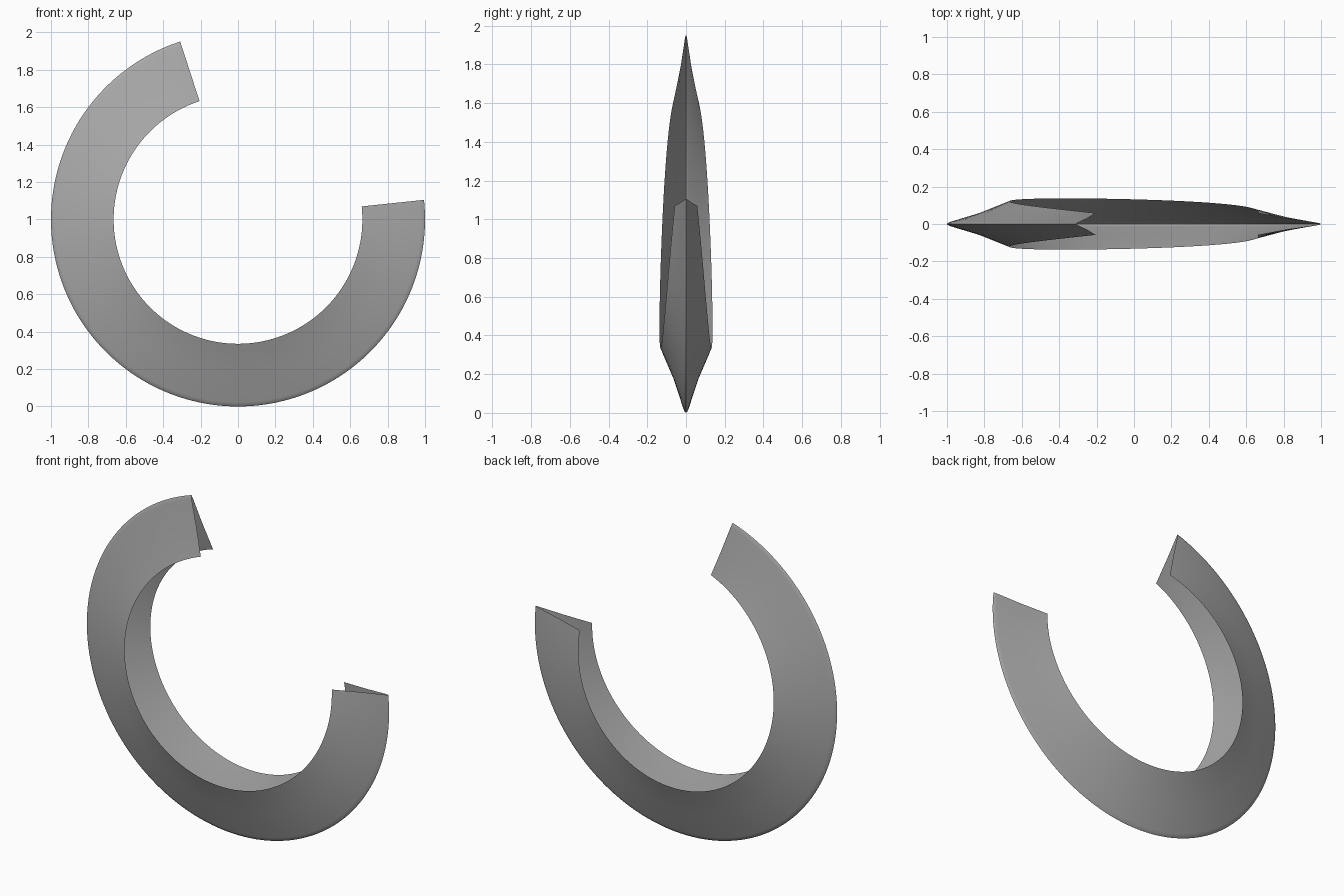
import bpy
import bmesh
import math

if "Cube" in bpy.data.objects:
    bpy.data.objects.remove(bpy.data.objects["Cube"], do_unlink=True)

# Plain grey metal
metal = bpy.data.materials.new("grey_metal")
metal.use_nodes = True
grey = (0.4, 0.4, 0.4, 1)
metal.diffuse_color = grey
metal.node_tree.nodes["Principled BSDF"].inputs["Base Color"].default_value = grey

# Open V section: (radius, share of the half width), from rim to inner edge
SIDE = [(0.994, 0.05), (0.978, 0.105), (0.83, 0.47), (0.665, 1.0)]
SECTION = [(r, -w) for r, w in reversed(SIDE)] + [(1.0, 0.0)] + SIDE
START, END, STEPS = math.radians(6), math.radians(-252), 110


def half_width(t):
    """Widest halfway along the arc, narrow at both ends."""
    return 0.137 - 0.079 * (2 * t - 1) ** 2


# Sweep the section round the broken ring
bm = bmesh.new()
rows = []
for i in range(STEPS + 1):
    t = i / STEPS
    a = START + (END - START) * t
    rows.append([bm.verts.new((r * math.cos(a), w * half_width(t), 1 + r * math.sin(a)))
                 for r, w in SECTION])
for row, nxt in zip(rows, rows[1:]):
    for j in range(len(SECTION) - 1):
        bm.faces.new((row[j], row[j + 1], nxt[j + 1], nxt[j]))

# Point the faces outward, away from the inside of the V
bm.normal_update()
front = min(bm.faces, key=lambda f: f.calc_center_median().y)
if front.normal.y > 0:
    bmesh.ops.reverse_faces(bm, faces=bm.faces[:])

mesh = bpy.data.meshes.new("broken_ring")
bm.to_mesh(mesh)
bm.free()
mesh.materials.append(metal)
ring = bpy.data.objects.new("broken_ring", mesh)
bpy.context.collection.objects.link(ring)

# Smooth sides with a crisp rim
bpy.ops.object.select_all(action="DESELECT")
ring.select_set(True)
bpy.context.view_layer.objects.active = ring
bpy.ops.object.shade_smooth_by_angle(angle=math.radians(40))
